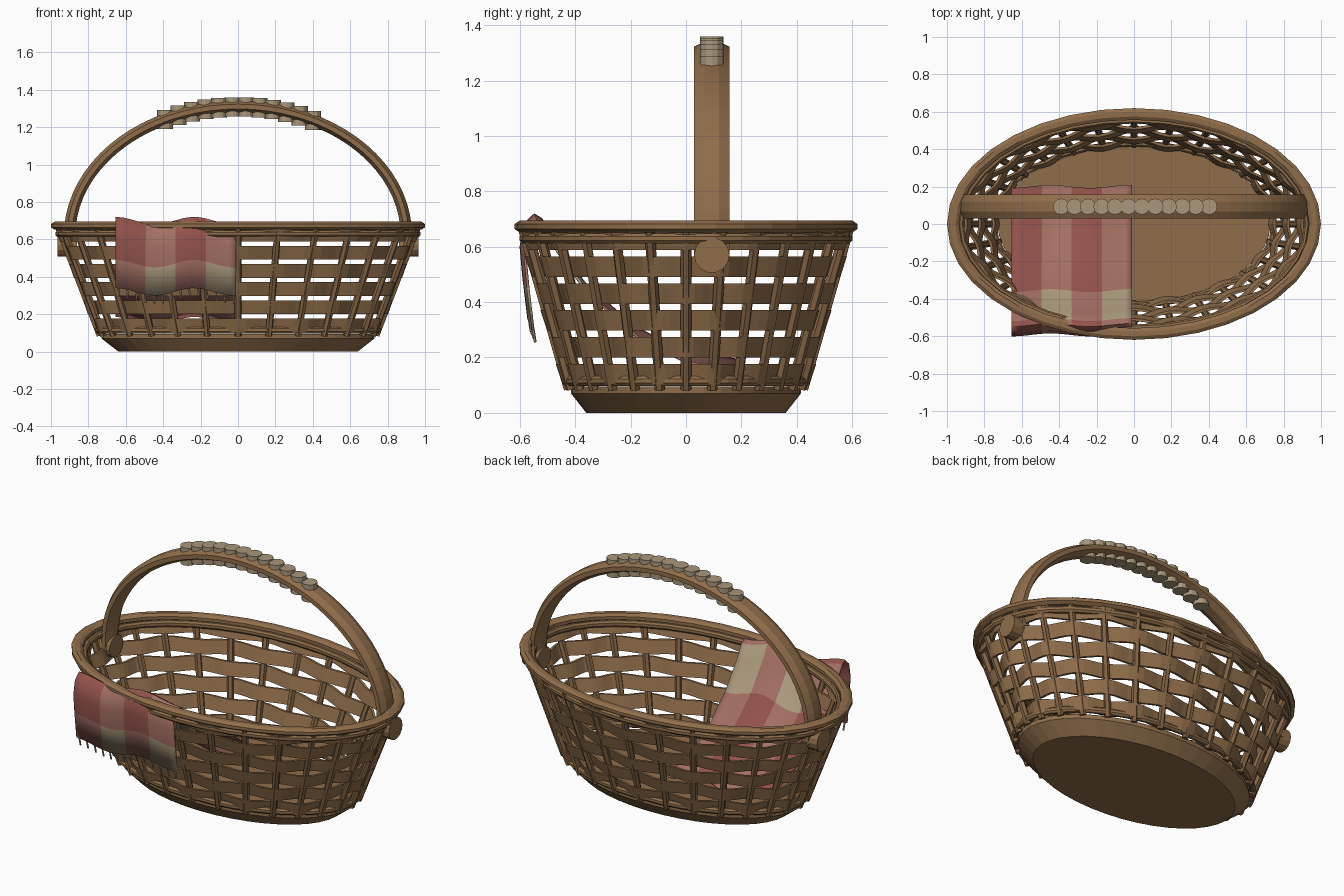
import bpy, bmesh
from math import sin, cos, pi, tau, sqrt, atan2
from mathutils import Vector

cube = bpy.data.objects.get("Cube")
if cube:
    bpy.data.objects.remove(cube)


def material(name, rgb):
    m = bpy.data.materials.new(name)
    m.use_nodes = True
    m.diffuse_color = (*rgb, 1)
    m.node_tree.nodes["Principled BSDF"].inputs["Base Color"].default_value = (*rgb, 1)
    return m


WICKER = material("wicker brown", (0.28, 0.155, 0.07))
STAKE = material("stake brown", (0.235, 0.13, 0.058))
TWINE = material("twine beige", (0.40, 0.31, 0.20))
RED = material("cloth red", (0.29, 0.085, 0.07))
PINK = material("cloth pink", (0.37, 0.16, 0.125))
CREAM = material("cloth cream", (0.42, 0.33, 0.21))


def finish(name, bm, *mats, smooth=None):
    bmesh.ops.recalc_face_normals(bm, faces=bm.faces)
    me = bpy.data.meshes.new(name)
    bm.to_mesh(me)
    bm.free()
    ob = bpy.data.objects.new(name, me)
    bpy.context.collection.objects.link(ob)
    for m in mats:
        me.materials.append(m)
    if smooth:
        bpy.ops.object.select_all(action='DESELECT')
        ob.select_set(True)
        bpy.context.view_layer.objects.active = ob
        bpy.ops.object.shade_smooth_by_angle(angle=smooth)
    return ob


def loft(bm, sections, closed=False):
    """Skin a list of closed cross-sections; cap the ends unless the loop closes."""
    rows = [[bm.verts.new(p) for p in s] for s in sections]
    n = len(rows[0])
    pairs = list(zip(rows, rows[1:]))
    if closed:
        pairs.append((rows[-1], rows[0]))
    for a, b in pairs:
        for i in range(n):
            j = (i + 1) % n
            bm.faces.new((a[i], a[j], b[j], b[i]))
    if not closed:
        bm.faces.new(rows[0])
        bm.faces.new(rows[-1])


def rod(bm, p, q, r, sides):
    p, q = Vector(p), Vector(q)
    rot = (q - p).to_track_quat('Z', 'Y')
    ring = [rot @ Vector((r * cos(tau * i / sides), r * sin(tau * i / sides), 0))
            for i in range(sides)]
    loft(bm, [[p + v for v in ring], [q + v for v in ring]])


def wall(z):
    """Ellipse radii of the flared wall at height z."""
    s = (z - 0.09) / 0.56
    return 0.735 + 0.215 * s, 0.42 + 0.16 * s


def hoop(bm, rx, ry, z, section, count, wave=lambda t: 0):
    loft(bm, [[((rx + dr + wave(t)) * cos(t), (ry + dr + wave(t)) * sin(t), z + dz)
               for dr, dz in section]
              for t in (tau * i / count for i in range(count))], closed=True)


def oval(w, h, n=8):
    return [(w * cos(tau * (i + 0.5) / n), h * sin(tau * (i + 0.5) / n)) for i in range(n)]


# Solid base with a sloping foot
bm = bmesh.new()
loft(bm, [[(rx * cos(tau * i / 40), ry * sin(tau * i / 40), z) for i in range(40)]
          for rx, ry, z in ((0.64, 0.36, 0), (0.73, 0.415, 0.07), (0.73, 0.415, 0.095))])
finish("base", bm, WICKER)

# Upright stakes
STAKES = 28
bm = bmesh.new()
for k in range(STAKES):
    t = tau * k / STAKES
    ends = []
    for z in (0.085, 0.66):
        rx, ry = wall(z)
        ends.append(((rx + 0.006) * cos(t), (ry + 0.006) * sin(t), z))
    rod(bm, ends[0], ends[1], 0.019, 6)
finish("stakes", bm, STAKE)

# Woven bands passing in and out between the stakes
bm = bmesh.new()
for row in range(6):
    z = 0.14 + 0.097 * row
    rx, ry = wall(z)
    sign = 1 if row % 2 else -1
    hoop(bm, rx, ry, z, [(-0.019, -0.037), (-0.005, -0.037), (0.019, 0.037), (0.005, 0.037)],
         STAKES * 4, lambda t: sign * 0.017 * cos(STAKES / 2 * t))
finish("woven_bands", bm, WICKER)

# Hoops at the foot and the rim
for name, rx, ry, z, w, h in (("foot_hoop", 0.75, 0.43, 0.115, 0.017, 0.019),
                              ("rim", 0.968, 0.588, 0.673, 0.034, 0.023),
                              ("outer_rim_hoop", 0.958, 0.582, 0.63, 0.02, 0.02),
                              ("inner_rim_hoop", 0.925, 0.552, 0.645, 0.016, 0.02)):
    bm = bmesh.new()
    hoop(bm, rx, ry, z, oval(w, h), 36)
    finish(name, bm, WICKER)

# Arched handle
HY, HZ = 0.093, 0.62
HX, HH = 0.90, 0.69
bm = bmesh.new()
sections = []
for i in range(41):
    t = -0.1 + (pi + 0.2) * i / 40
    normal = Vector((HH * cos(t), 0, HX * sin(t))).normalized()
    centre = Vector((HX * cos(t), HY, HZ + HH * sin(t)))
    sections.append([centre + normal * a + Vector((0, b, 0)) for a, b in oval(0.033, 0.069)])
loft(bm, sections)
finish("handle", bm, WICKER)

# Round pegs holding the handle ends
for side, name in ((1, "left_peg"), (-1, "right_peg")):
    bm = bmesh.new()
    rod(bm, (side * 0.86, HY, 0.57), (side * 0.965, HY, 0.57), 0.064, 14)
    finish(name, bm, WICKER)

# Twine turns along the grip
bm = bmesh.new()
for i in range(12):
    x = -0.39 + 0.072 * i
    z = HZ + HH * sqrt(1 - (x / HX) ** 2)
    rod(bm, (x, HY, z - 0.053), (x, HY, z + 0.05), 0.043, 12)
finish("grip_wrap", bm, TWINE)

# Checked cloth draped over the front: (y, z, row is pale)
drape = [(0.2, 0.17, 0), (0.0, 0.20, 0), (-0.18, 0.29, 0), (-0.36, 0.45, 1), (-0.47, 0.60, 1),
         (-0.515, 0.68, 0), (-0.54, 0.695, 0), (-0.575, 0.66, 0), (-0.588, 0.58, 0),
         (-0.578, 0.47, 1), (-0.56, 0.32, 1)]
COLS, LEFT, WIDTH = 16, -0.655, 0.645


def ripple(x):
    return cos(tau * (x - LEFT) / 0.42)


bm = bmesh.new()
grid = []
for y, z, pale in drape:
    grid.append([bm.verts.new((x, y - 0.008 * ripple(x), z + 0.02 * ripple(x)))
                 for x in (LEFT + WIDTH * c / COLS for c in range(COLS + 1))])
for r in range(len(drape) - 1):
    for c in range(COLS):
        f = bm.faces.new((grid[r][c], grid[r][c + 1], grid[r + 1][c + 1], grid[r + 1][c]))
        f.material_index = drape[r][2] + (c // 4) % 2
cloth = finish("cloth", bm, RED, PINK, CREAM, smooth=0.7)
solid = cloth.modifiers.new("thickness", 'SOLIDIFY')
solid.thickness = 0.01
solid.offset = 0

# Fringe along the hanging hem
bm = bmesh.new()
for i in range(14):
    x = LEFT + 0.015 + (WIDTH - 0.03) * i / 13
    y, z = -0.56 - 0.008 * ripple(x), 0.325 + 0.02 * ripple(x)
    rod(bm, (x, y, z), (x + 0.004, y + 0.008, z - 0.05), 0.005, 5)
finish("fringe", bm, CREAM)
